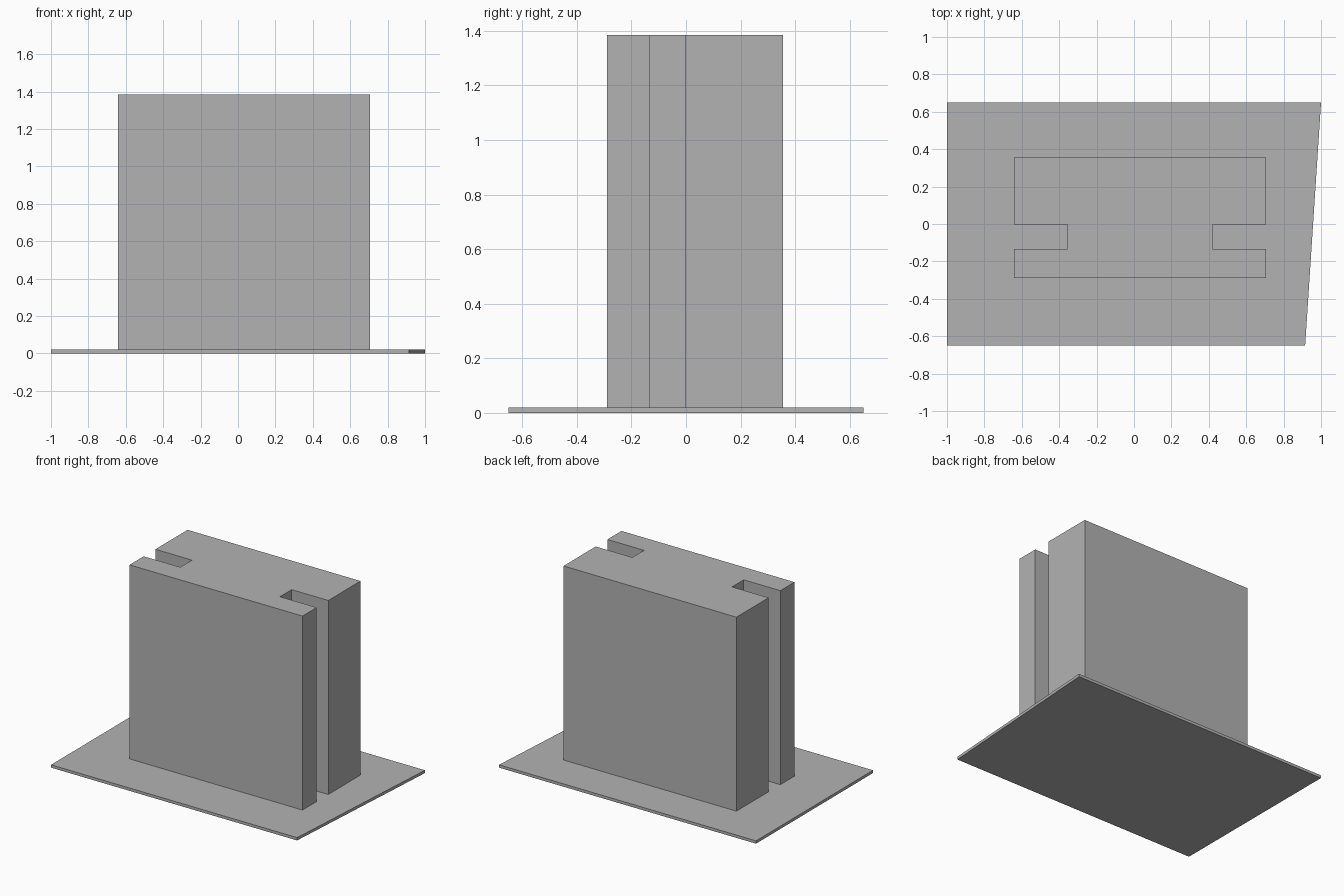
import bpy
import bmesh

cube = bpy.data.objects.get("Cube")
if cube:
    bpy.data.objects.remove(cube, do_unlink=True)

# One plain grey for every part
GREY = (0.45, 0.45, 0.45, 1.0)
grey = bpy.data.materials.new("plain_grey")
grey.use_nodes = True
grey.diffuse_color = GREY
grey.node_tree.nodes["Principled BSDF"].inputs["Base Color"].default_value = GREY


def extrude_outline(name, outline, bottom, top):
    """Raise a flat outline into a solid between two heights."""
    bm = bmesh.new()
    face = bm.faces.new([bm.verts.new((x, y, bottom)) for x, y in outline])
    raised = bmesh.ops.extrude_face_region(bm, geom=[face], use_keep_orig=True)
    verts = [v for v in raised["geom"] if isinstance(v, bmesh.types.BMVert)]
    bmesh.ops.translate(bm, vec=(0, 0, top - bottom), verts=verts)
    bmesh.ops.recalc_face_normals(bm, faces=bm.faces)
    mesh = bpy.data.meshes.new(name)
    bm.to_mesh(mesh)
    bm.free()
    mesh.materials.append(grey)
    obj = bpy.data.objects.new(name, mesh)
    bpy.context.collection.objects.link(obj)
    return obj


BASE_TOP = 0.02
BLOCK_TOP = 1.385

# Thin base plate with one slanted side
extrude_outline("base_plate",
                [(-1, -0.65), (0.915, -0.65), (1, 0.65), (-1, 0.65)],
                0, BASE_TOP)

# Tall block with a full-height slot in each side, mirrored about its centre
CENTRE_X = 0.032
half = [(0.673, -0.29), (0.673, -0.133), (0.388, -0.133),
        (0.388, -0.003), (0.673, -0.003), (0.673, 0.355)]
outline = [(CENTRE_X + x, y) for x, y in half]
outline += [(CENTRE_X - x, y) for x, y in reversed(half)]
extrude_outline("slotted_block", outline, BASE_TOP, BLOCK_TOP)
